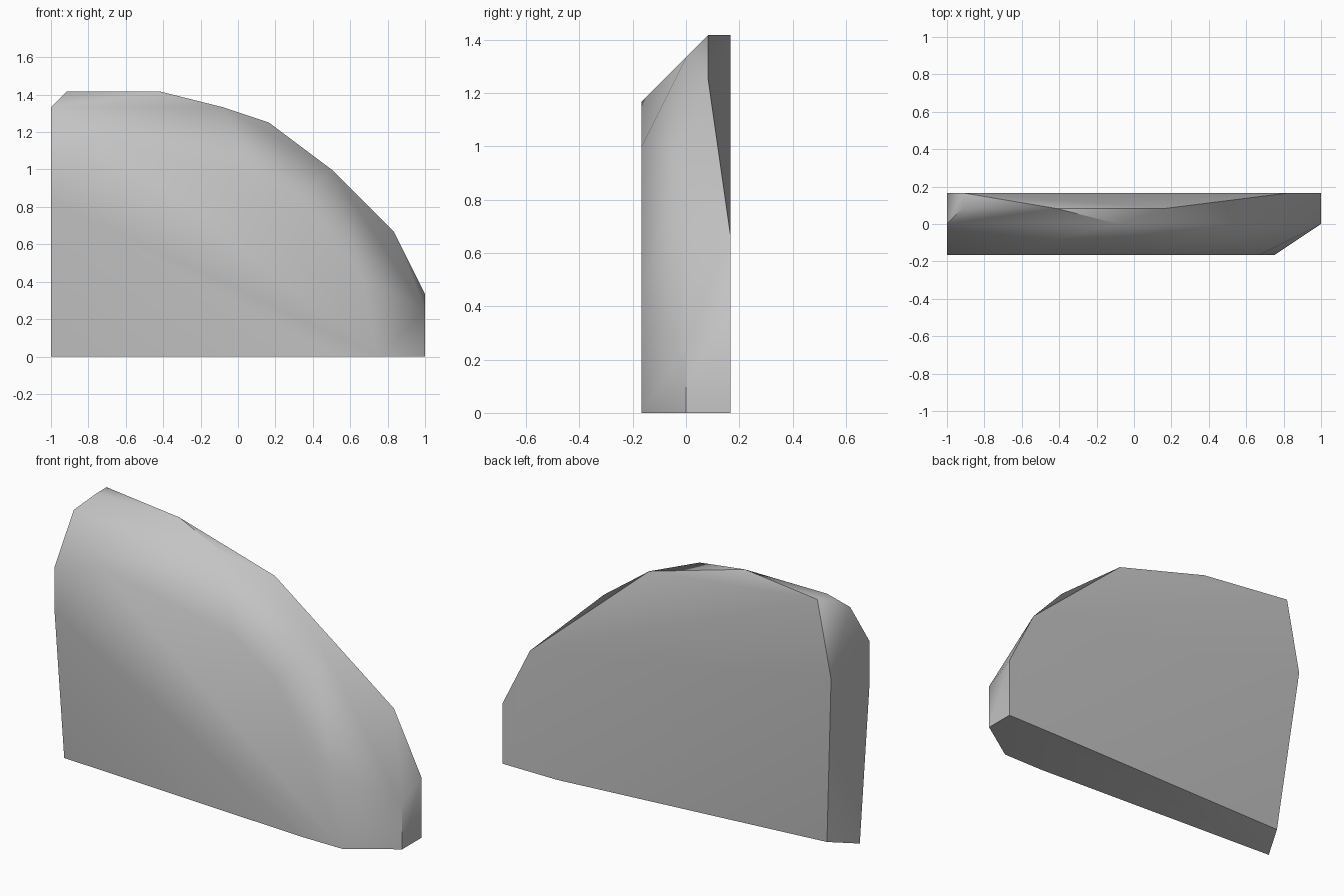
import bpy
import bmesh
import math
from mathutils import Vector

# Remove the default object only
default_cube = bpy.data.objects.get("Cube")
if default_cube is not None:
    bpy.data.objects.remove(default_cube, do_unlink=True)

# All corners sit on a lattice of twelfths of a unit
LATTICE_STEP = 1 / 12


def make_material(name, colour):
    material = bpy.data.materials.new(name)
    material.use_nodes = True
    material.diffuse_color = colour
    shader = material.node_tree.nodes["Principled BSDF"]
    shader.inputs["Base Color"].default_value = colour
    shader.inputs["Roughness"].default_value = 0.8
    return material


def make_hull(name, corners, material, sharp_angle):
    """Wrap a closed faceted skin around the corner points."""
    mesh = bpy.data.meshes.new(name)
    hull = bmesh.new()
    for corner in corners:
        hull.verts.new(Vector(corner) * LATTICE_STEP)
    bmesh.ops.convex_hull(hull, input=hull.verts[:])
    loose = [vert for vert in hull.verts if not vert.link_faces]
    bmesh.ops.delete(hull, geom=loose, context="VERTS")
    # Merge coplanar triangles into clean facets
    bmesh.ops.dissolve_limit(hull, angle_limit=math.radians(0.5),
                             verts=hull.verts[:], edges=hull.edges[:])
    bmesh.ops.recalc_face_normals(hull, faces=hull.faces[:])
    hull.to_mesh(mesh)
    hull.free()
    mesh.materials.append(material)
    shape = bpy.data.objects.new(name, mesh)
    bpy.context.collection.objects.link(shape)
    bpy.ops.object.select_all(action="DESELECT")
    shape.select_set(True)
    bpy.context.view_layer.objects.active = shape
    bpy.ops.object.shade_smooth_by_angle(angle=math.radians(sharp_angle))
    return shape


# Front rim as (x, z), all on the front plane
front_rim = [(-12, 10), (-12, 13), (-9, 14), (1, 12), (4, 10),
             (8, 5), (9, 0), (6, 0)]
front = [(x, -2, z) for x, z in front_rim]

# Ridge around the arched edge, zigzagging in depth
ridge = [(-12, 0, 16), (-11, 1, 17), (-5, 1, 17), (-1, 0, 16),
         (2, 1, 15), (6, 0, 12), (12, 0, 3), (12, 0, 0)]

# Back rim as (x, z), all on the back plane
back_rim = [(-11, 17), (-12, 12), (10, 8), (12, 4), (12, 0), (8, 0)]
back = [(x, 2, z) for x, z in back_rim]

# Foot of the left end, tucked in from both planes
foot = [(-12, -1, 0), (-11, 1, 0.6)]

stone_grey = make_material("stone_grey", (0.55, 0.55, 0.55, 1))
make_hull("stone_slab", front + ridge + back + foot, stone_grey, 50)
